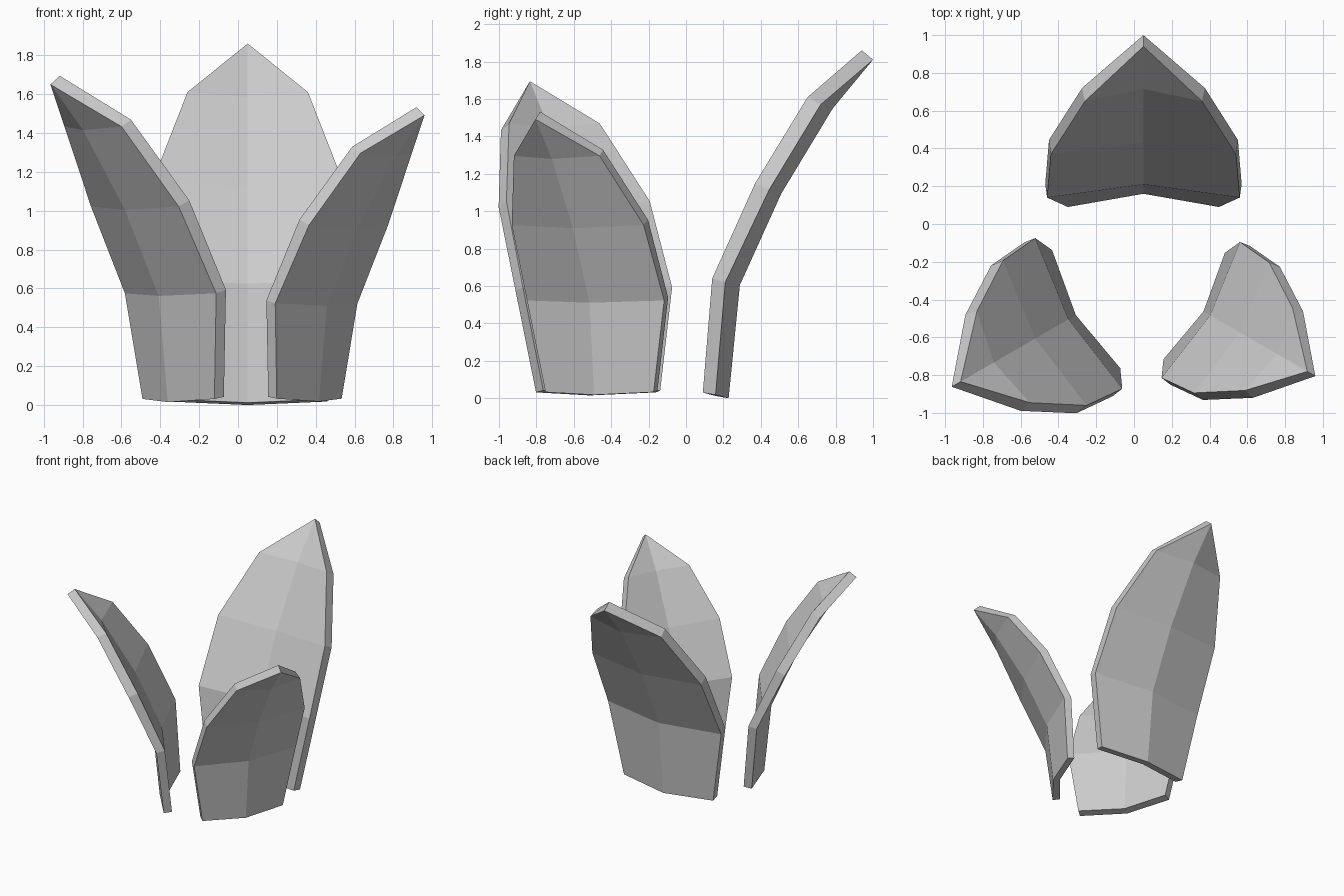
import bpy, bmesh, math
from mathutils import Matrix, Vector

if "Cube" in bpy.data.objects:
    bpy.data.objects.remove(bpy.data.objects["Cube"])

grey = bpy.data.materials.new("light grey")
grey.diffuse_color = (0.6, 0.6, 0.6, 1)
grey.use_nodes = True
grey.node_tree.nodes["Principled BSDF"].inputs["Base Color"].default_value = grey.diffuse_color

# Petal rows, base to shoulder: half width, edge y, edge z, ridge y, ridge z
INNER = [(.40, .09, .03, .16, .012), (.51, .14, .64, .21, .625),
         (.49, .37, 1.15, .435, 1.12), (.31, .65, 1.61, .715, 1.585)]
OUTER = [(.41, .158, .018, .228, 0), (.52, .21, .62, .288, .605),
         (.50, .445, 1.115, .51, 1.095), (.325, .72, 1.57, .785, 1.55)]
INNER_TIP, OUTER_TIP = (0, .94, 1.86), (0, 1.0, 1.81)


def petal(name, location, scale, angle):
    bm = bmesh.new()

    # One folded sheet: rows of left edge, ridge, right edge, then the tip
    def sheet(rows, tip):
        grid = [[bm.verts.new(p) for p in ((-w, ey, ez), (0, cy, cz), (w, ey, ez))]
                for w, ey, ez, cy, cz in rows]
        top = bm.verts.new(tip)
        for a, b in zip(grid, grid[1:]):
            for i in (0, 1):
                bm.faces.new((a[i], a[i + 1], b[i + 1], b[i]))
        for i in (0, 1):
            bm.faces.new((grid[-1][i], grid[-1][i + 1], top))
        # Outline loop around the sheet
        return ([r[0] for r in grid] + [top] +
                [r[2] for r in reversed(grid)] + [grid[0][1]])

    inner = sheet(INNER, INNER_TIP)
    outer = sheet(OUTER, OUTER_TIP)

    # Rim joining the inner and outer sheets
    n = len(inner)
    for i in range(n):
        j = (i + 1) % n
        bm.faces.new((inner[i], inner[j], outer[j], outer[i]))

    bm.transform(Matrix.Translation(Vector(location)) @
                 Matrix.Rotation(math.radians(angle), 4, 'Z') @
                 Matrix.Scale(scale, 4))
    bmesh.ops.recalc_face_normals(bm, faces=bm.faces)
    mesh = bpy.data.meshes.new(name)
    bm.to_mesh(mesh)
    bm.free()
    mesh.materials.append(grey)
    bpy.context.collection.objects.link(bpy.data.objects.new(name, mesh))


# Three petals a third of a turn apart, each a different size
petal("back_petal", (.05, 0, 0), 1.0, 0)
petal("left_petal", (-.183, -.41, .015), .903, 120)
petal("right_petal", (.255, -.398, .018), .814, -120)
